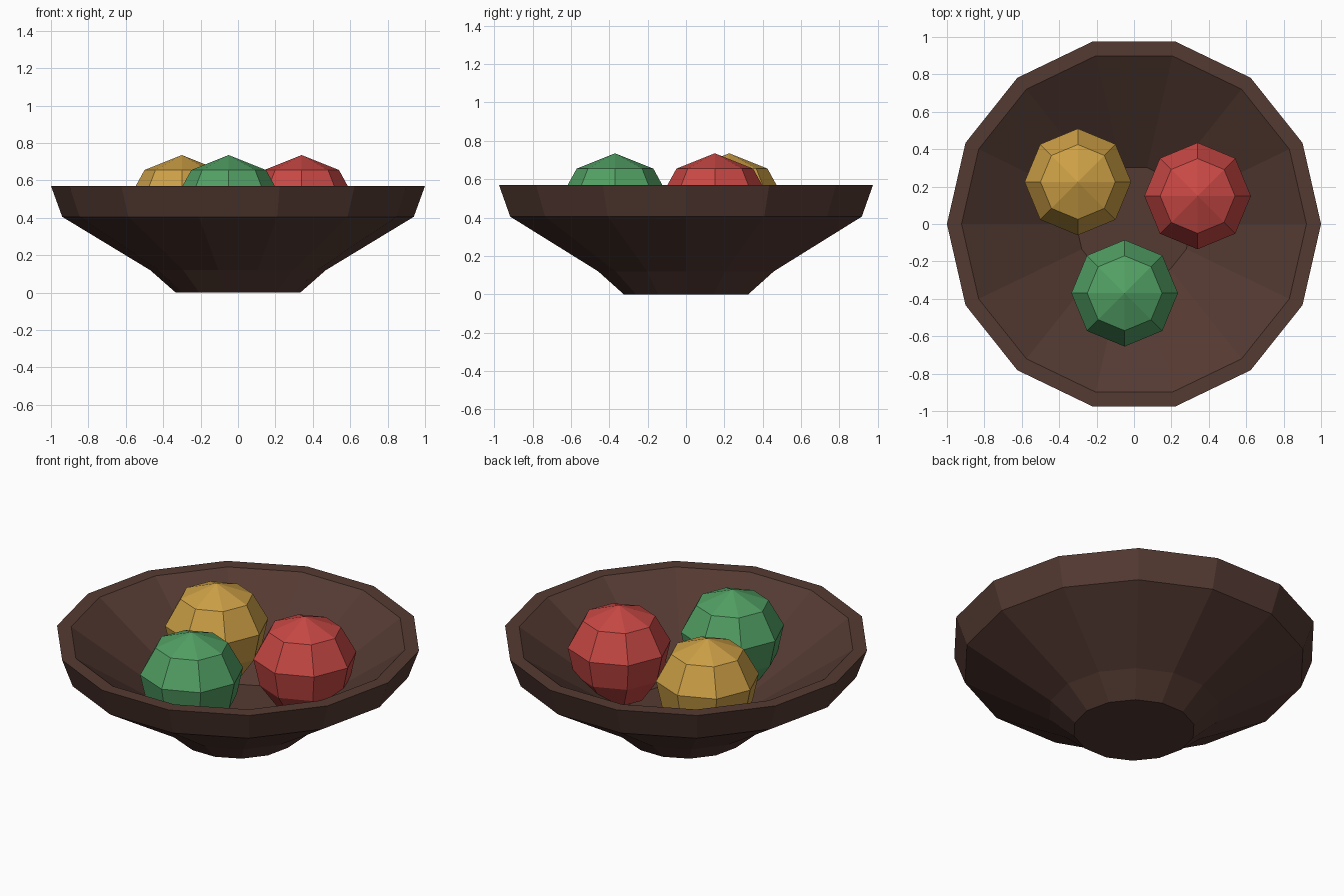
import bpy, bmesh, math

if "Cube" in bpy.data.objects:
    bpy.data.objects.remove(bpy.data.objects["Cube"])


def srgb(*rgb):
    lin = [(c / 255 / 12.92) if c < 11 else ((c / 255 + 0.055) / 1.055) ** 2.4 for c in rgb]
    return (*lin, 1.0)


def material(name, *rgb):
    m = bpy.data.materials.new(name)
    m.diffuse_color = srgb(*rgb)
    m.use_nodes = True
    m.node_tree.nodes["Principled BSDF"].inputs["Base Color"].default_value = m.diffuse_color
    return m


def lathe(name, profile, sides, mat, location=(0, 0, 0)):
    """Revolve (radius, z) points around z; radius 0 gives a single pole."""
    bm = bmesh.new()
    rings = []
    for r, z in profile:
        if r == 0:
            rings.append([bm.verts.new((0, 0, z))] * sides)
        else:
            rings.append([bm.verts.new((r * math.cos(2 * math.pi * i / sides),
                                        r * math.sin(2 * math.pi * i / sides), z))
                          for i in range(sides)])
    for a, b in zip(rings, rings[1:]):
        for i in range(sides):
            j = (i + 1) % sides
            corners = list(dict.fromkeys((a[i], a[j], b[j], b[i])))
            bm.faces.new(corners)
    bmesh.ops.recalc_face_normals(bm, faces=bm.faces)
    mesh = bpy.data.meshes.new(name)
    bm.to_mesh(mesh)
    bm.free()
    mesh.materials.append(mat)
    obj = bpy.data.objects.new(name, mesh)
    obj.location = location
    bpy.context.collection.objects.link(obj)
    return obj


# Bowl: foot, flared wall, upright lip, sloping inside and flat floor
lathe("bowl", [(0, 0), (0.333, 0), (0.47, 0.12), (0.94, 0.405), (1.0, 0.57),
               (0.922, 0.57), (0.31, 0.15), (0, 0.15)],
      14, material("dark_brown", 84, 58, 50))

# Fruits: the same faceted body in three colours
fruit = [(0, 0.17), (0.15, 0.2), (0.25, 0.34), (0.285, 0.5), (0.2, 0.655), (0, 0.735)]
for name, x, y, rgb in (("yellow", -0.30, 0.225, (205, 160, 70)),
                        ("red", 0.34, 0.15, (200, 72, 68)),
                        ("green", -0.05, -0.37, (82, 160, 100))):
    lathe(name + "_fruit", fruit, 8, material(name, *rgb), (x, y, 0))
